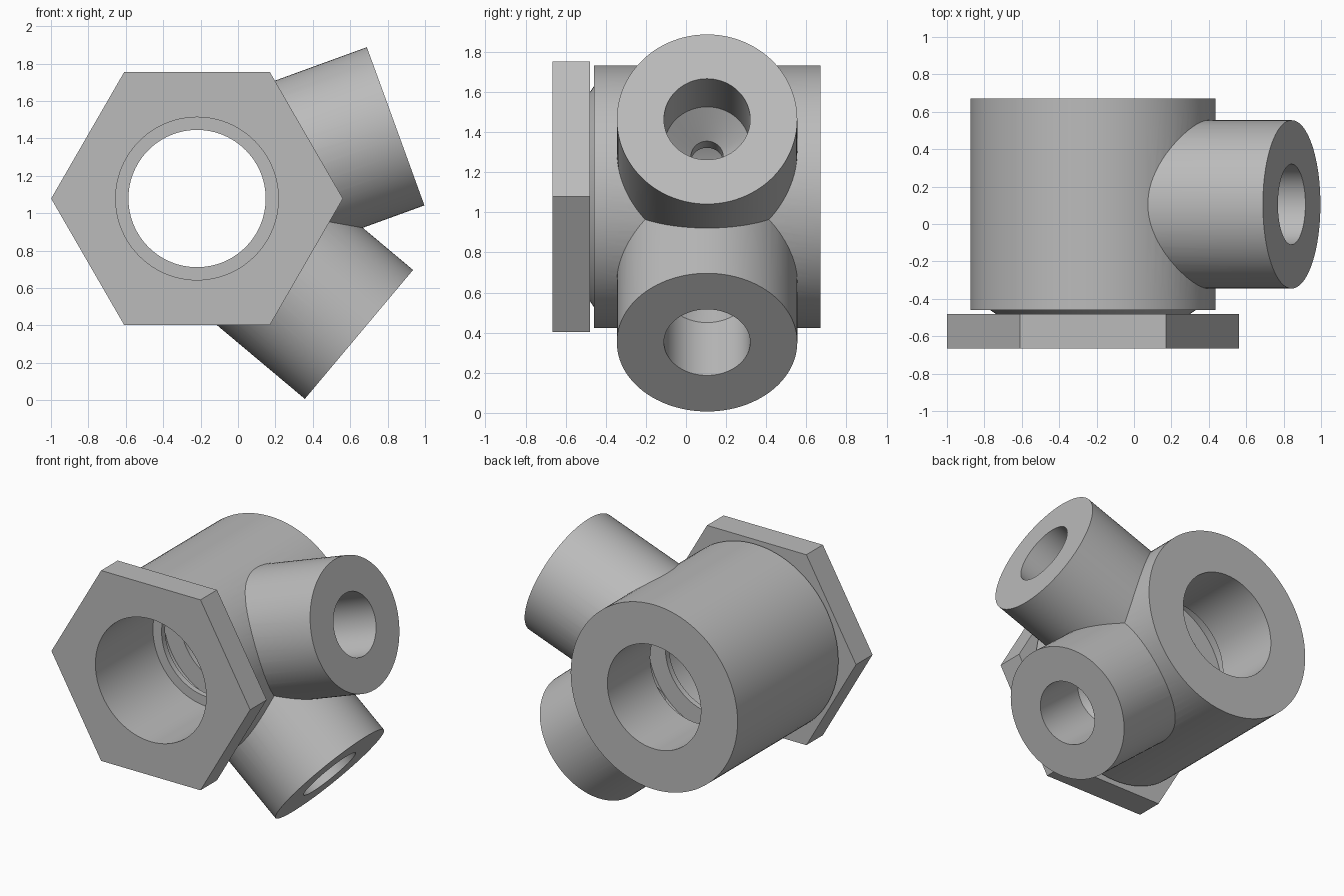
import bpy, bmesh, math
from mathutils import Matrix, Vector

cube = bpy.data.objects.get("Cube")
if cube:
    bpy.data.objects.remove(cube, do_unlink=True)

# One plain metal colour
metal = bpy.data.materials.new("grey_metal")
metal.use_nodes = True
GREY = (0.5, 0.5, 0.5, 1)
metal.diffuse_color = GREY
metal.node_tree.nodes["Principled BSDF"].inputs["Base Color"].default_value = GREY

CENTRE = Vector((-0.219, 0, 1.078))   # main axis runs along y through here
PORT_Y = 0.105
PORT_ANGLES = (20, -40)


def lathe(name, profile, frame, sides=96):
    """Solid of revolution about local z from (radius, height) pairs."""
    bm = bmesh.new()
    rings = []
    for r, h in profile:
        rings.append([bm.verts.new((r * math.cos(a), r * math.sin(a), h))
                      for a in (2 * math.pi * i / sides for i in range(sides))])
    for lo, hi in zip(rings, rings[1:]):
        for i in range(sides):
            j = (i + 1) % sides
            bm.faces.new((lo[i], lo[j], hi[j], hi[i]))
    bm.faces.new(rings[0][::-1])
    bm.faces.new(rings[-1])
    bmesh.ops.transform(bm, matrix=frame, verts=bm.verts)
    bmesh.ops.recalc_face_normals(bm, faces=bm.faces)
    mesh = bpy.data.meshes.new(name)
    bm.to_mesh(mesh)
    bm.free()
    mesh.materials.append(metal)
    obj = bpy.data.objects.new(name, mesh)
    bpy.context.collection.objects.link(obj)
    return obj


def combine(target, tool, operation):
    mod = target.modifiers.new(operation.lower(), "BOOLEAN")
    mod.operation = operation
    mod.solver = "EXACT"
    mod.object = tool
    bpy.context.view_layer.objects.active = target
    bpy.ops.object.modifier_apply(modifier=mod.name)


# Frames: local z along +y for the main axis, radially outward for the ports
main_frame = Matrix.Translation(CENTRE) @ Matrix.Rotation(-math.pi / 2, 4, "X")


def port_frame(angle):
    return (Matrix.Translation(CENTRE + Vector((0, PORT_Y, 0)))
            @ Matrix.Rotation(math.radians(90 - angle), 4, "Y"))


# Main barrel with a short tapered neck, and the hexagonal flange
body = lathe("barrel_with_ports",
             [(0.52, -0.48), (0.55, -0.46), (0.655, -0.46), (0.655, 0.67)], main_frame)
flange = lathe("hex_flange", [(0.78, -0.665), (0.78, -0.48)], main_frame, 6)

# Side ports
for angle in PORT_ANGLES:
    port = lathe("port", [(0.45, 0.2), (0.45, 1.13)], port_frame(angle))
    combine(body, port, "UNION")
    bpy.data.objects.remove(port, do_unlink=True)

# Stepped main bore with a collar and an inner groove
cutters = [lathe("main_bore_cutter",
                 [(0.435, -0.8), (0.435, -0.02), (0.367, -0.02), (0.367, 0.02),
                  (0.5, 0.02), (0.5, 0.19), (0.367, 0.19), (0.367, 0.8)], main_frame)]
# Port bores with conical seats and narrow passages to the groove
for angle in PORT_ANGLES:
    cutters.append(lathe("port_bore_cutter",
                         [(0.08, 0.3), (0.08, 0.59), (0.215, 0.72), (0.215, 1.3)],
                         port_frame(angle)))
combine(flange, cutters[0], "DIFFERENCE")
for cutter in cutters:
    combine(body, cutter, "DIFFERENCE")
    bpy.data.objects.remove(cutter, do_unlink=True)

# Smooth round walls, crisp edges
bpy.ops.object.select_all(action="DESELECT")
for obj in (body, flange):
    obj.select_set(True)
bpy.context.view_layer.objects.active = body
bpy.ops.object.shade_smooth_by_angle(angle=math.radians(25))
